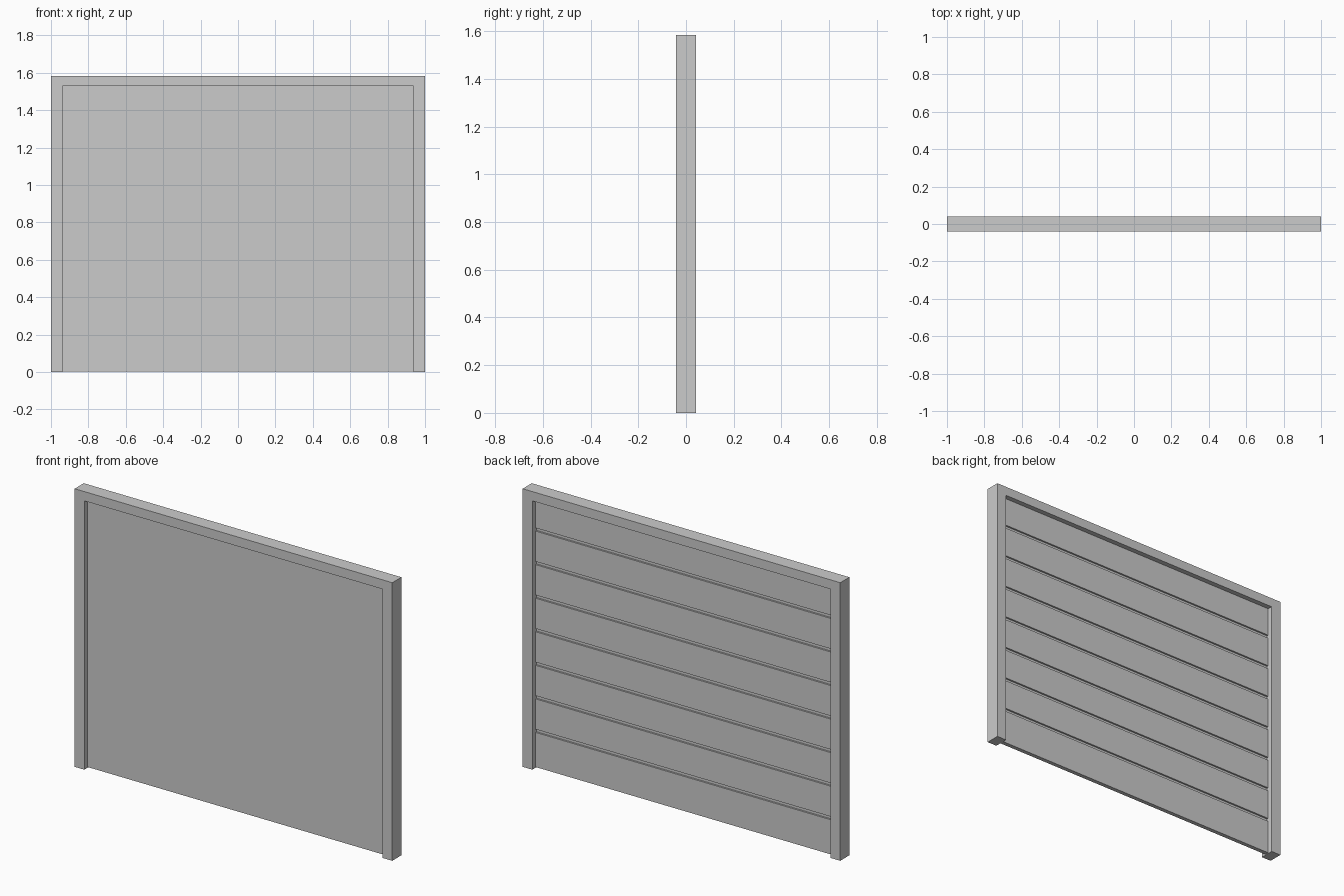
import bpy, bmesh
from mathutils import Vector

if "Cube" in bpy.data.objects:
    bpy.data.objects.remove(bpy.data.objects["Cube"])

W, H = 1.0, 1.583            # half width, height
POST, LINTEL = 0.061, 0.053  # frame widths
HALF_DEPTH = 0.041


def extrude_profile(name, points, offset):
    """Make a solid from a planar outline swept along an offset."""
    bm = bmesh.new()
    face = bm.faces.new([bm.verts.new(p) for p in points])
    result = bmesh.ops.extrude_face_region(bm, geom=[face], use_keep_orig=True)
    verts = [g for g in result["geom"] if isinstance(g, bmesh.types.BMVert)]
    bmesh.ops.translate(bm, vec=Vector(offset), verts=verts)
    bmesh.ops.recalc_face_normals(bm, faces=bm.faces)
    mesh = bpy.data.meshes.new(name)
    bm.to_mesh(mesh)
    bm.free()
    obj = bpy.data.objects.new(name, mesh)
    bpy.context.collection.objects.link(obj)
    return obj


# Door frame: two posts and a lintel in one U-shaped outline
inner, top = W - POST, H - LINTEL
outline = [(-W, 0), (-W, H), (W, H), (W, 0),
           (inner, 0), (inner, top), (-inner, top), (-inner, 0)]
extrude_profile("door_frame", [(x, -HALF_DEPTH, z) for x, z in outline],
                (0, 2 * HALF_DEPTH, 0))

# Door panel: flat front, seven horizontal grooves on the back
FRONT, BACK, GROOVE_FLOOR = -0.012, 0.012, 0.002
PITCH, GROOVE = 0.191, 0.018
profile = [(FRONT, top), (FRONT, 0.004), (BACK, 0.004)]
for i in range(7):
    z = 0.201 + i * PITCH
    profile += [(BACK, z), (GROOVE_FLOOR, z),
                (GROOVE_FLOOR, z + GROOVE), (BACK, z + GROOVE)]
profile.append((BACK, top))
extrude_profile("door_panel", [(-inner, y, z) for y, z in profile],
                (2 * inner, 0, 0))
